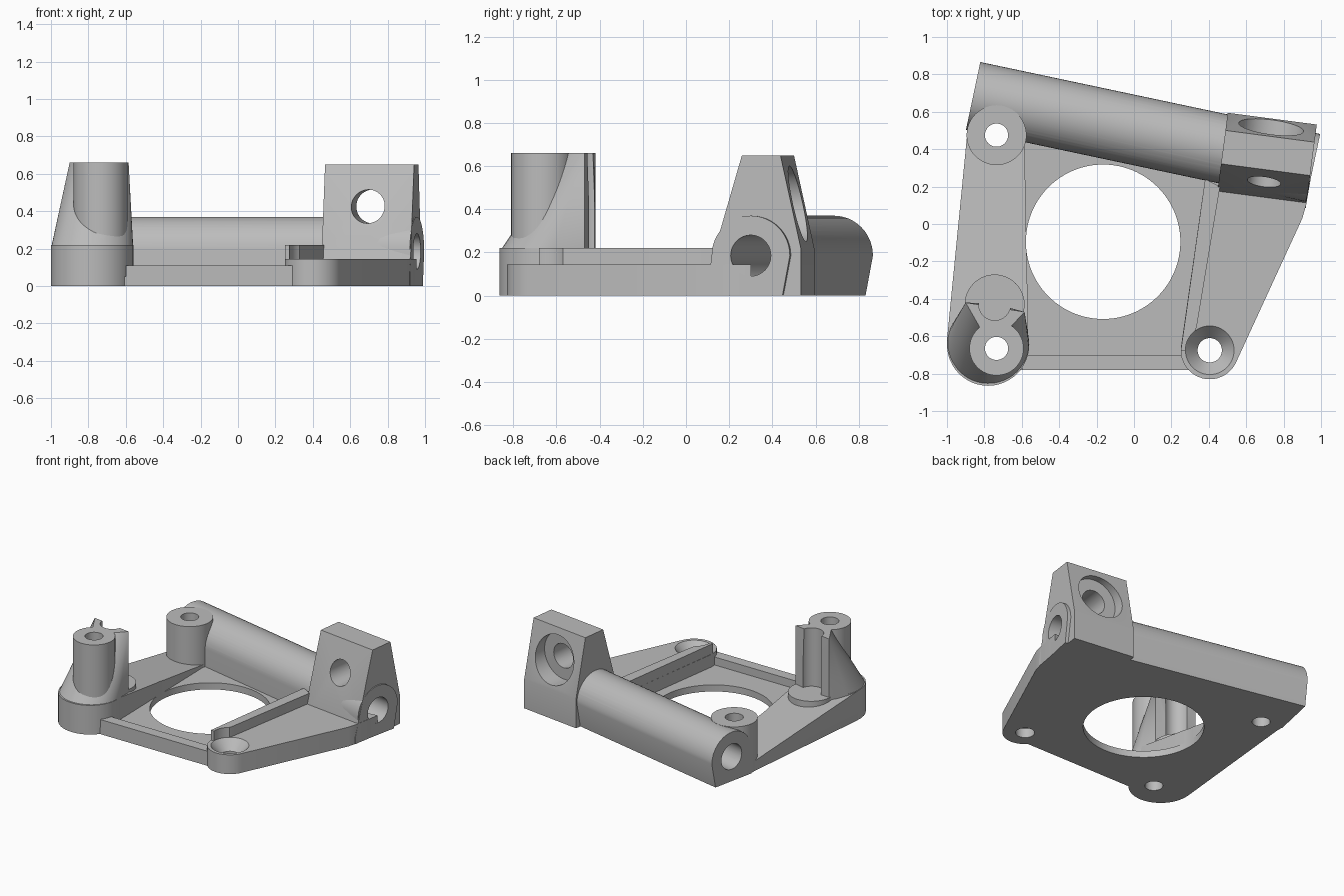
import bpy, bmesh, math
from mathutils import Matrix, Vector

cube = bpy.data.objects.get("Cube")
if cube:
    bpy.data.objects.remove(cube, do_unlink=True)

grey = bpy.data.materials.new("plain grey")
grey.use_nodes = True
GREY = (0.5, 0.5, 0.5, 1)
grey.diffuse_color = GREY
grey.node_tree.nodes["Principled BSDF"].inputs["Base Color"].default_value = GREY


def hull(name, points, matrix=Matrix()):
    """Solid convex part wrapped around the given points."""
    bm = bmesh.new()
    for p in points:
        bm.verts.new(matrix @ Vector(p))
    out = bmesh.ops.convex_hull(bm, input=bm.verts[:])
    loose = list({v for v in out["geom_interior"] + out["geom_unused"]
                  if isinstance(v, bmesh.types.BMVert)})
    bmesh.ops.delete(bm, geom=loose, context="VERTS")
    bmesh.ops.dissolve_limit(bm, angle_limit=math.radians(1),
                             verts=bm.verts[:], edges=bm.edges[:])
    bmesh.ops.recalc_face_normals(bm, faces=bm.faces[:])
    mesh = bpy.data.meshes.new(name)
    bm.to_mesh(mesh)
    bm.free()
    mesh.materials.append(grey)
    ob = bpy.data.objects.new(name, mesh)
    bpy.context.collection.objects.link(ob)
    return ob


def ring(center, r, z, n=48):
    return [(center[0] + r * math.cos(2 * math.pi * i / n),
             center[1] + r * math.sin(2 * math.pi * i / n), z) for i in range(n)]


def prism(outline, z0, z1):
    return [(x, y, z) for x, y in outline for z in (z0, z1)]


def cylinder(center, r, z0, z1, n=48):
    return ring(center, r, z0, n) + ring(center, r, z1, n)


def cut(ob, cutters):
    bpy.context.view_layer.objects.active = ob
    for c in cutters:
        m = ob.modifiers.new("cut", "BOOLEAN")
        m.operation, m.solver, m.object = "DIFFERENCE", "EXACT", c
        bpy.ops.object.modifier_apply(modifier=m.name)


POST, BASE, SEAT = (-0.735, -0.665), (-0.78, -0.645), (-0.745, -0.43)
BACK, FRONT, OPENING = (-0.735, 0.475), (0.405, -0.675), (-0.165, -0.095)

# Base plate, front lip, raised right side and rib
floor = hull("base_plate", prism([(-0.95, -0.78), (0.45, -0.78), (0.9, 0.03), (0.955, 0.3),
                                  (-0.86, 0.685), (-0.89, 0.5), (-1, -0.62)], 0, 0.05))
lip = hull("front_lip", prism([(-0.6, -0.78), (0.3, -0.78), (0.3, -0.7), (-0.6, -0.7)], 0, 0.11))
deck = hull("right_deck", cylinder(FRONT, 0.155, 0, 0.145)
            + prism([(0.38, 0.24), (0.9, 0.03), (0.92, 0.1), (0.955, 0.3)], 0, 0.145))
rib = hull("right_rib", prism([(0.25, -0.68), (0.29, -0.68), (0.335, -0.55),
                               (0.46, 0.2), (0.38, 0.24)], 0, 0.22))

# Left arm falling away from the front post to the back boss
arm_outline = [(-1, -0.62), (-0.565, -0.62), (-0.585, 0.42), (-0.89, 0.5)]
arm = hull("left_arm", [(x, y, 0) for x, y in arm_outline]
           + [(x, y, 0.22 if y < 0 else 0.07) for x, y in arm_outline])

# Front post with its slanted backing and round seat
base = hull("post_base", cylinder(BASE, 0.22, 0, 0.22))
post = hull("front_post", cylinder(POST, 0.145, 0, 0.66))
fan = [(-0.9, -0.42), (-0.585, -0.47), (-0.66, -0.55), (-0.82, -0.56)]
backing = hull("post_backing", ring(BASE, 0.22, 0.2) + [(x, y, 0.66) for x, y in fan]
               + [(x, y, 0.2) for x, y in fan])
seat = hull("post_seat", cylinder(SEAT, 0.16, 0, 0.22))
boss = hull("back_boss", cylinder(BACK, 0.16, 0, 0.37))

# Long tube housing: round top, flat underside
R = 0.185
start, end = Vector((-0.86, 0.685, 0)), Vector((0.957, 0.3, 0))
length = (end - start).length
tube_frame = Matrix.Translation(start) @ Matrix.Rotation(
    math.atan2(end.y - start.y, end.x - start.x), 4, "Z")
arch = [(R * math.cos(math.pi * i / 24), R + R * math.sin(math.pi * i / 24)) for i in range(25)]
arch += [(-R, 0), (0.15, 0)]
tube = hull("tube_housing", [(x, y, z) for y, z in arch for x in (0, length)], tube_frame)

# Tapered clamp block
block_frame = Matrix.Translation((0.71, 0.34, 0)) @ Matrix.Rotation(math.radians(-7.5), 4, "Z")
profile = [(-0.225, 0), (-0.225, 0.05), (-0.05, 0.65), (0.13, 0.65), (0.225, 0.22), (0.225, 0)]
block = hull("clamp_block", [(x, y, z) for y, z in profile for x in (-0.24, 0.24)], block_frame)

# Cutters
along_x = Matrix.Rotation(math.pi / 2, 4, "Y")
along_y = Matrix.Rotation(-math.pi / 2, 4, "X")
bore = hull("bore", cylinder((0, 0), 0.095, -0.2, length + 0.2),
            tube_frame @ Matrix.Translation((0, 0, R)) @ along_x)
at_hole = block_frame @ Matrix.Translation((0, 0, 0.425)) @ along_y
bolt = hull("bolt_hole", cylinder((0, 0), 0.09, -0.5, 0.5), at_hole)
counterbore = hull("counterbore", cylinder((0, 0), 0.175, 0.09, 0.5), at_hole)
opening = hull("opening", cylinder(OPENING, 0.413, -0.1, 0.3, 96))
post_hole = hull("post_hole", cylinder(POST, 0.062, -0.1, 0.8))
back_hole = hull("back_hole", cylinder(BACK, 0.062, -0.1, 0.8))
front_hole = hull("front_hole", cylinder(FRONT, 0.065, -0.1, 0.5))
sink = hull("countersink", ring(FRONT, 0.065, 0.07) + ring(FRONT, 0.13, 0.145)
            + ring(FRONT, 0.13, 0.4))
groove = hull("groove", cylinder(SEAT, 0.085, 0.22, 0.8))
cutters = [bore, bolt, counterbore, opening, post_hole, back_hole, front_hole, sink, groove]

cut(floor, [opening, post_hole, back_hole, front_hole])
cut(deck, [front_hole, sink])
cut(rib, [sink])
cut(arm, [opening, post_hole, back_hole])
cut(base, [post_hole])
cut(post, [post_hole, groove])
cut(backing, [post_hole, groove])
cut(boss, [back_hole, bore])
cut(tube, [bore, back_hole])
cut(block, [bolt, counterbore, bore])
cut(tube, [bolt, counterbore])
for c in cutters:
    bpy.data.objects.remove(c, do_unlink=True)

# Smooth round faces, crisp edges
bpy.ops.object.select_all(action="DESELECT")
for ob in (floor, lip, deck, rib, arm, base, post, backing, seat, boss, tube, block):
    ob.select_set(True)
bpy.context.view_layer.objects.active = floor
bpy.ops.object.shade_smooth_by_angle(angle=math.radians(25))
